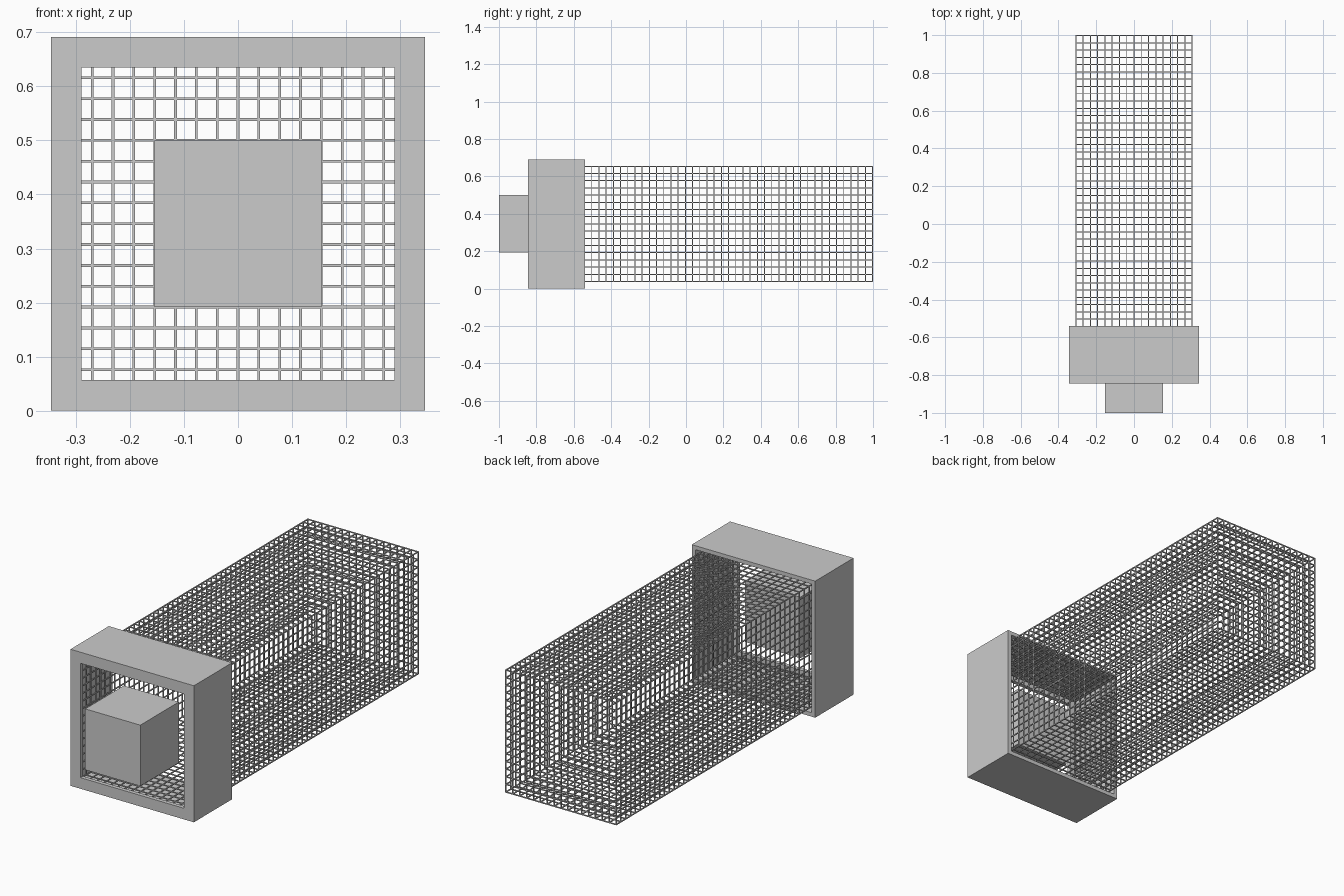
import bpy, bmesh
from mathutils import Matrix, Vector

if "Cube" in bpy.data.objects:
    bpy.data.objects.remove(bpy.data.objects["Cube"])

ZC = 0.346      # height of the central axis
STEP = 0.0385   # cage cell size
N = 16          # cells across the cage
NY = 47         # cells along the cage
W = 0.005       # wire thickness
R = N * STEP / 2


def add_box(bm, lo, hi):
    lo, hi = Vector(lo), Vector(hi)
    size = hi - lo
    m = Matrix.Translation((lo + hi) / 2) @ Matrix.Diagonal((*size, 1))
    bmesh.ops.create_cube(bm, size=1, matrix=m)


def add_bar(bm, a, b):
    """Square wire between two points on one axis."""
    h = Vector((W, W, W)) / 2
    add_box(bm, Vector(a) - h, Vector(b) + h)


def finish(bm, name):
    mesh = bpy.data.meshes.new(name)
    bm.to_mesh(mesh)
    bm.free()
    obj = bpy.data.objects.new(name, mesh)
    bpy.context.collection.objects.link(obj)
    return obj


# Front block
bm = bmesh.new()
add_box(bm, (-0.154, -1, ZC - 0.154), (0.154, -0.692, ZC + 0.154))
finish(bm, "front_block")

# Housing: square tube with a wider lip at the front, swept through four corners
profile = [(0.345, -0.845), (0.345, -0.539), (0.325, -0.539),
           (0.325, -0.825), (0.289, -0.825), (0.289, -0.845)]
bm = bmesh.new()
rings = [[bm.verts.new((sx * r, y, ZC + sz * r)) for r, y in profile]
         for sx, sz in ((1, 1), (-1, 1), (-1, -1), (1, -1))]
for i in range(4):
    a, b = rings[i], rings[(i + 1) % 4]
    for j in range(len(profile)):
        k = (j + 1) % len(profile)
        bm.faces.new((a[j], a[k], b[k], b[j]))
bmesh.ops.recalc_face_normals(bm, faces=bm.faces)
finish(bm, "housing")

# Wire cage: open at the front, closed at the back
bm = bmesh.new()
y1 = 1 - W / 2
y0 = y1 - NY * STEP
for i in range(N + 1):
    t = -R + i * STEP
    # lengthwise wires on the four walls
    for s in (-R, R):
        add_bar(bm, (t, y0, ZC + s), (t, y1, ZC + s))
        if 0 < i < N:
            add_bar(bm, (s, y0, ZC + t), (s, y1, ZC + t))
    # back end grid
    if 0 < i < N:
        add_bar(bm, (t, y1, ZC - R), (t, y1, ZC + R))
        add_bar(bm, (-R, y1, ZC + t), (R, y1, ZC + t))
# square hoops
for j in range(NY + 1):
    y = y0 + j * STEP
    for s in (-R, R):
        add_bar(bm, (-R, y, ZC + s), (R, y, ZC + s))
        add_bar(bm, (s, y, ZC - R), (s, y, ZC + R))
finish(bm, "wire_cage")
